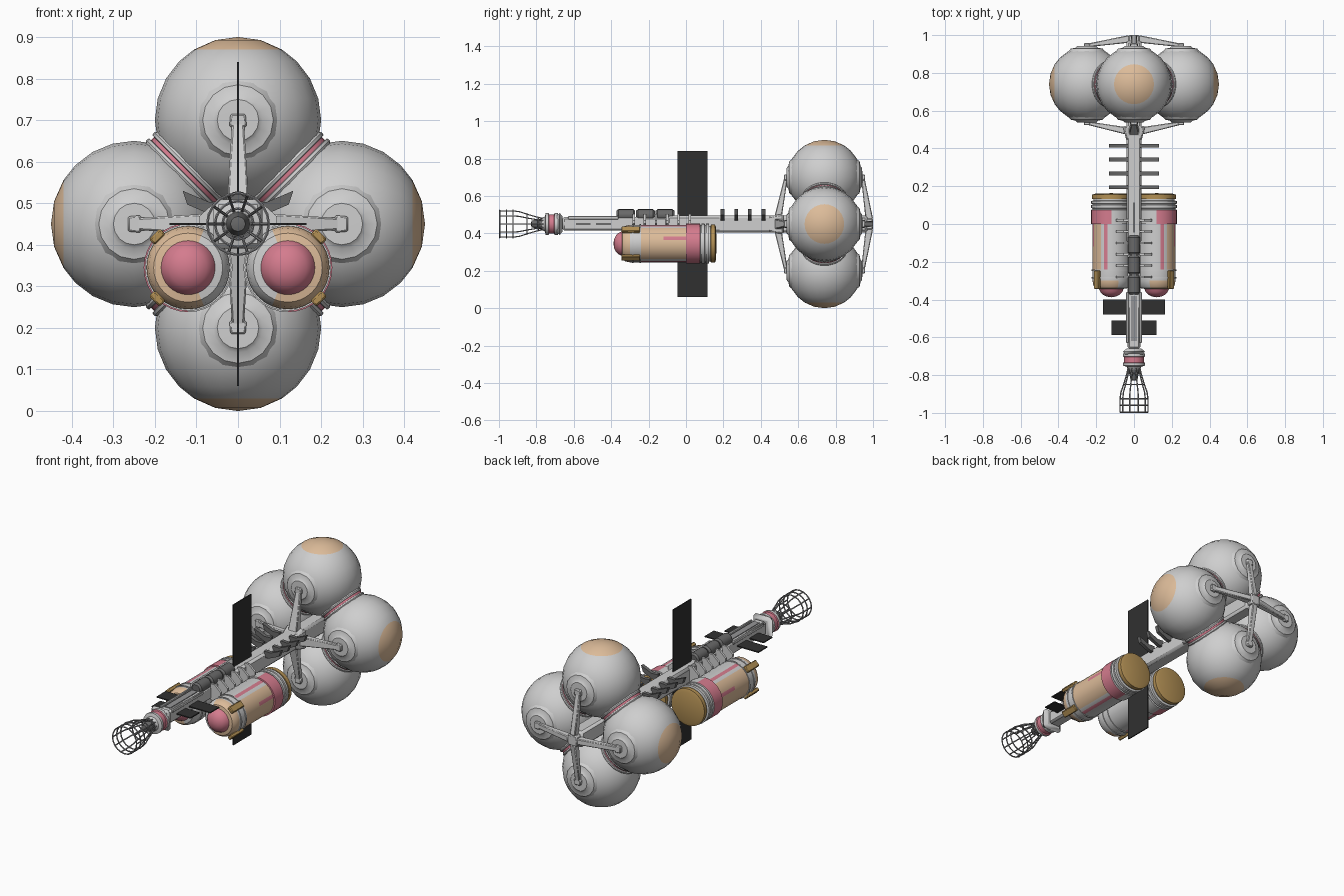
import bpy, bmesh, math
from mathutils import Vector

if "Cube" in bpy.data.objects:
    bpy.data.objects.remove(bpy.data.objects["Cube"])

AXIS_Z = 0.45          # height of the ship's spine
TY = 0.74              # y of the sphere cluster


def material(name, rgb):
    m = bpy.data.materials.new(name)
    m.diffuse_color = (*rgb, 1)
    m.use_nodes = True
    m.node_tree.nodes["Principled BSDF"].inputs["Base Color"].default_value = m.diffuse_color
    return m


GREY = material("hull grey", (0.62, 0.62, 0.62))
PINK = material("pink", (0.66, 0.20, 0.27))
TAN = material("tan", (0.72, 0.50, 0.32))
GOLD = material("gold", (0.45, 0.28, 0.09))
DARK = material("dark panel", (0.03, 0.03, 0.03))
MID = material("mid grey", (0.14, 0.14, 0.14))
METAL = material("metal grey", (0.30, 0.30, 0.31))


def finish(name, bm, mats, bevel=0):
    bmesh.ops.recalc_face_normals(bm, faces=bm.faces[:])
    me = bpy.data.meshes.new(name)
    bm.to_mesh(me)
    bm.free()
    for m in mats:
        me.materials.append(m)
    ob = bpy.data.objects.new(name, me)
    bpy.context.collection.objects.link(ob)
    if bevel:
        b = ob.modifiers.new("bevel", 'BEVEL')
        b.width, b.segments = bevel, 1
    return ob


def beam(name, p0, p1, s0, s1, mat, up=(0, 1, 0), bevel=0):
    """Tapered bar from p0 to p1; s = (width, depth along up) at each end."""
    p0, p1 = Vector(p0), Vector(p1)
    d = (p1 - p0).normalized()
    side = d.cross(Vector(up)).normalized()
    top = side.cross(d)
    bm = bmesh.new()
    bmesh.ops.create_cube(bm, size=1)
    for v in bm.verts:
        t = v.co.z + 0.5
        w, h = s0[0] + (s1[0] - s0[0]) * t, s0[1] + (s1[1] - s0[1]) * t
        v.co = p0.lerp(p1, t) + side * v.co.x * w + top * v.co.y * h
    return finish(name, bm, [mat], bevel)


def box(name, x, y, z, mat, bevel=0):
    cx, cz = sum(x) / 2, sum(z) / 2
    s = (x[1] - x[0], z[1] - z[0])
    return beam(name, (cx, y[0], cz), (cx, y[1], cz), s, s, mat, (0, 0, 1), bevel)


def lathe(name, prof, origin, axis, mats, rule=lambda i, a: 0, seg=24):
    """Spin (radius, height) points about an axis; rule(band, angle) picks the colour."""
    bm = bmesh.new()
    rings = [[bm.verts.new((max(r, 1e-5) * math.cos(2 * math.pi * k / seg),
                            max(r, 1e-5) * math.sin(2 * math.pi * k / seg), h))
              for k in range(seg)] for r, h in prof]
    for i in range(len(rings) - 1):
        for k in range(seg):
            n = (k + 1) % seg
            f = bm.faces.new((rings[i][k], rings[i][n], rings[i + 1][n], rings[i + 1][k]))
            f.material_index = rule(i, math.degrees(2 * math.pi * (k + 0.5) / seg))
    bmesh.ops.remove_doubles(bm, verts=bm.verts[:], dist=1e-4)
    ob = finish(name, bm, mats)
    q = Vector(axis).to_track_quat('Z', 'Y')
    ob.data.transform(q.to_matrix().to_4x4())
    ob.location = origin
    return ob


def prism(name, pts, y, thick, mat):
    """Front-view outline (x, z) given a thickness along y."""
    bm = bmesh.new()
    f = bm.faces.new([bm.verts.new((px, y - thick / 2, pz)) for px, pz in pts])
    r = bmesh.ops.extrude_face_region(bm, geom=[f])
    for v in r['geom']:
        if isinstance(v, bmesh.types.BMVert):
            v.co.y += thick
    return finish(name, bm, [mat])


# spherical tanks with tan caps, contact bosses and struts
for k in range(4):
    a = k * math.pi / 2
    d = Vector((round(math.cos(a)), 0, round(math.sin(a))))
    hub = Vector((0, TY, AXIS_Z))
    c = hub + d * 0.25
    angs = [-90, -75, -60, -45, -30, -15, 0, 15, 30, 45, 58, 74, 90]
    prof = [(0.2 * math.cos(math.radians(t)), 0.2 * math.sin(math.radians(t))) for t in angs]
    lathe("sphere_tank", prof, c, d, [GREY, TAN], lambda i, g: int(i >= 10), 24)
    for s in (-1, 1):
        lathe("tank_boss", [(0.1, 0.168), (0.085, 0.188), (0.06, 0.193), (0.05, 0.202), (0, 0.203)],
              c, (0, s, 0), [GREY], seg=16)
        root = Vector((0, 0.49 if s < 0 else 0.98, AXIS_Z)) + d * 0.025
        tip = c + Vector((0, s * 0.205, 0))
        wide = 0.055 if s < 0 else 0.032
        beam("tank_strut", root, tip, (wide, 0.04), (0.028, 0.018), GREY, bevel=0.004)
        beam("strut_foot", tip - d * 0.017, tip + d * 0.015, (0.042, 0.024), (0.036, 0.024), GREY, bevel=0.004)
    # joint collar between neighbouring spheres
    e = Vector((-d.z, 0, d.x))
    lathe("joint_collar", [(0.09, -0.02), (0.118, -0.02), (0.122, -0.013), (0.12, -0.006), (0.114, -0.005),
                           (0.114, 0.005), (0.12, 0.006), (0.122, 0.013), (0.118, 0.02), (0.09, 0.02)],
          hub + (d + e) * 0.125, d - e, [GREY, PINK], lambda i, g: int(i == 4), 32)

# spine
box("rear_hub", (-0.03, 0.03), (0.955, 1.0), (0.42, 0.48), GREY, 0.006)
box("spine_rear", (-0.04, 0.04), (-0.1, 0.97), (0.405, 0.495), GREY, 0.012)
box("spine_front", (-0.034, 0.034), (-0.66, -0.1), (0.414, 0.488), GREY, 0.01)
beam("spine_flare", (0, 0.44, AXIS_Z), (0, 0.52, AXIS_Z), (0.08, 0.08), (0.12, 0.11), GREY, (0, 0, 1), 0.008)
box("spine_top_channel", (-0.017, 0.017), (-0.62, -0.38), (0.48, 0.492), METAL)
for s in (-1, 1):
    box("spine_rail", sorted((s * 0.03, s * 0.042)), (-0.63, -0.36), (0.475, 0.493), GREY, 0.003)

# segmented equipment pods on top of the spine
for i in range(3):
    y = -0.372 + i * 0.105
    ob = lathe("top_pod", [(0, 0), (0.024, 0), (0.032, 0.01), (0.032, 0.09), (0.024, 0.1), (0, 0.1)],
               (0, y, 0.497), (0, 1, 0), [MID], seg=16)

# ribs and raised fins along the spine
for s in (-1, 1):
    for i in range(6):
        pts = [(0.03, 0.41), (0.03, 0.503), (0.055, 0.503), (0.094, 0.468), (0.094, 0.452), (0.055, 0.42)]
        prism("cradle_rib", [(s * x, z) for x, z in pts], 0.02 - i * 0.06, 0.012, GREY)
    for i in range(4):
        pts = [(0.03, 0.468), (0.03, 0.505), (0.07, 0.503), (0.133, 0.53), (0.122, 0.497), (0.06, 0.47)]
        prism("raised_fin", [(s * x, z) for x, z in pts], 0.195 + i * 0.073, 0.02, MID)

# dark radiator panels
box("vertical_radiator", (-0.003, 0.003), (-0.045, 0.115), (0.06, 0.84), DARK)
box("wide_radiator", (-0.165, 0.165), (-0.48, -0.40), (0.447, 0.453), DARK)
box("narrow_radiator", (-0.12, 0.12), (-0.588, -0.51), (0.447, 0.453), DARK)

# twin side modules, mirrored left and right
BODY = [(0, -0.388), (0.025, -0.384), (0.045, -0.374), (0.058, -0.36), (0.065, -0.343), (0.083, -0.34),
        (0.095, -0.325), (0.1, -0.3), (0.1, -0.24), (0.1, -0.12), (0.1, 0.0), (0.107, 0.001), (0.107, 0.075),
        (0.1, 0.077), (0.1, 0.083), (0.107, 0.084), (0.107, 0.1), (0.1, 0.102), (0.1, 0.106), (0.107, 0.108),
        (0.107, 0.122), (0.095, 0.124), (0.095, 0.132), (0.102, 0.133), (0.102, 0.155), (0.085, 0.161), (0, 0.163)]


def module_colour(s):
    def rule(i, g):
        # angle from the outward side: 0 = outward, 90 = up, -90 = down
        v = Vector((math.cos(math.radians(g)), math.sin(math.radians(g)), 0))
        v.rotate(Vector((0, 1, 0)).to_track_quat('Z', 'Y'))
        t = math.degrees(math.atan2(v.z, s * v.x))
        if i < 4:
            return 1
        if i in (4, 5, 6):
            return 2 if abs(t) < 112 else 0
        if i in (8, 9):
            if i == 9 and 11 < t < 22 or 67 < abs(t) < 78:
                return 1
            return 2 if abs(t) < 56 else 0
        if i in (10, 11):
            return 1 if abs(t) < 90 else 0
        return 3 if i >= 22 else 0
    return rule


for s in (-1, 1):
    c = Vector((s * 0.12, 0, 0.345))
    lathe("side_module", BODY, c, (0, 1, 0), [GREY, PINK, TAN, GOLD], module_colour(s), 32)
    for u in (-1, 1):
        out = Vector((s, 0, u)).normalized()
        p = c + out * 0.105
        beam("thruster_block", p + Vector((0, -0.345, 0)), p + Vector((0, -0.245, 0)),
             (0.036, 0.02), (0.036, 0.02), GOLD, out, 0.004)
    for y in (-0.285, -0.245):
        lathe("module_hoop", [(0.098, -0.004), (0.104, -0.004), (0.104, 0.004), (0.098, 0.004)],
              c + Vector((0, y, 0)), (0, 1, 0), [GREY], seg=32)

# engine mount
beam("engine_flange", (0, -0.69, AXIS_Z), (0, -0.66, AXIS_Z), (0.124, 0.124), (0.11, 0.11), GREY, (0, 0, 1), 0.02)
lathe("engine_block", [(0, -0.77), (0.03, -0.77), (0.04, -0.755), (0.058, -0.75), (0.058, -0.735), (0.052, -0.732),
                       (0.052, -0.705), (0.058, -0.702), (0.058, -0.685), (0, -0.685)],
      (0, 0, AXIS_Z), (0, 1, 0), [GREY, PINK], lambda i, g: int(i in (4, 5, 6)), 16)
lathe("engine_core", [(0, -0.83), (0.018, -0.825), (0.026, -0.79), (0.03, -0.765)],
      (0, 0, AXIS_Z), (0, 1, 0), [MID], seg=12)

# open cage nozzle made of bent rods and hoops
CAGE = [(0.03, -0.755), (0.037, -0.79), (0.055, -0.85), (0.069, -0.89), (0.074, -0.925), (0.074, -0.996)]
cu = bpy.data.curves.new("nozzle_cage", 'CURVE')
cu.dimensions = '3D'
cu.bevel_depth, cu.bevel_resolution = 0.0035, 1
cu.materials.append(METAL)


def rod(points, cyclic):
    sp = cu.splines.new('POLY')
    sp.points.add(len(points) - 1)
    for p, co in zip(sp.points, points):
        p.co = (*co, 1)
    sp.use_cyclic_u = cyclic


def ring_pt(r, y, a):
    return (r * math.cos(a), y, AXIS_Z + r * math.sin(a))


for k in range(10):
    rod([ring_pt(r, y, 2 * math.pi * k / 10) for r, y in CAGE], False)
for r, y in (CAGE[1], CAGE[2], CAGE[4], (0.074, -0.96), CAGE[5]):
    rod([ring_pt(r, y, 2 * math.pi * k / 20) for k in range(20)], True)
cage = bpy.data.objects.new("nozzle_cage", cu)
bpy.context.collection.objects.link(cage)

# mesh conversion of the cage and smooth shading with sharp edges kept
bpy.ops.object.select_all(action='DESELECT')
cage.select_set(True)
bpy.context.view_layer.objects.active = cage
bpy.ops.object.convert(target='MESH')
bpy.ops.object.select_all(action='SELECT')
bpy.ops.object.shade_smooth_by_angle(angle=math.radians(32))
